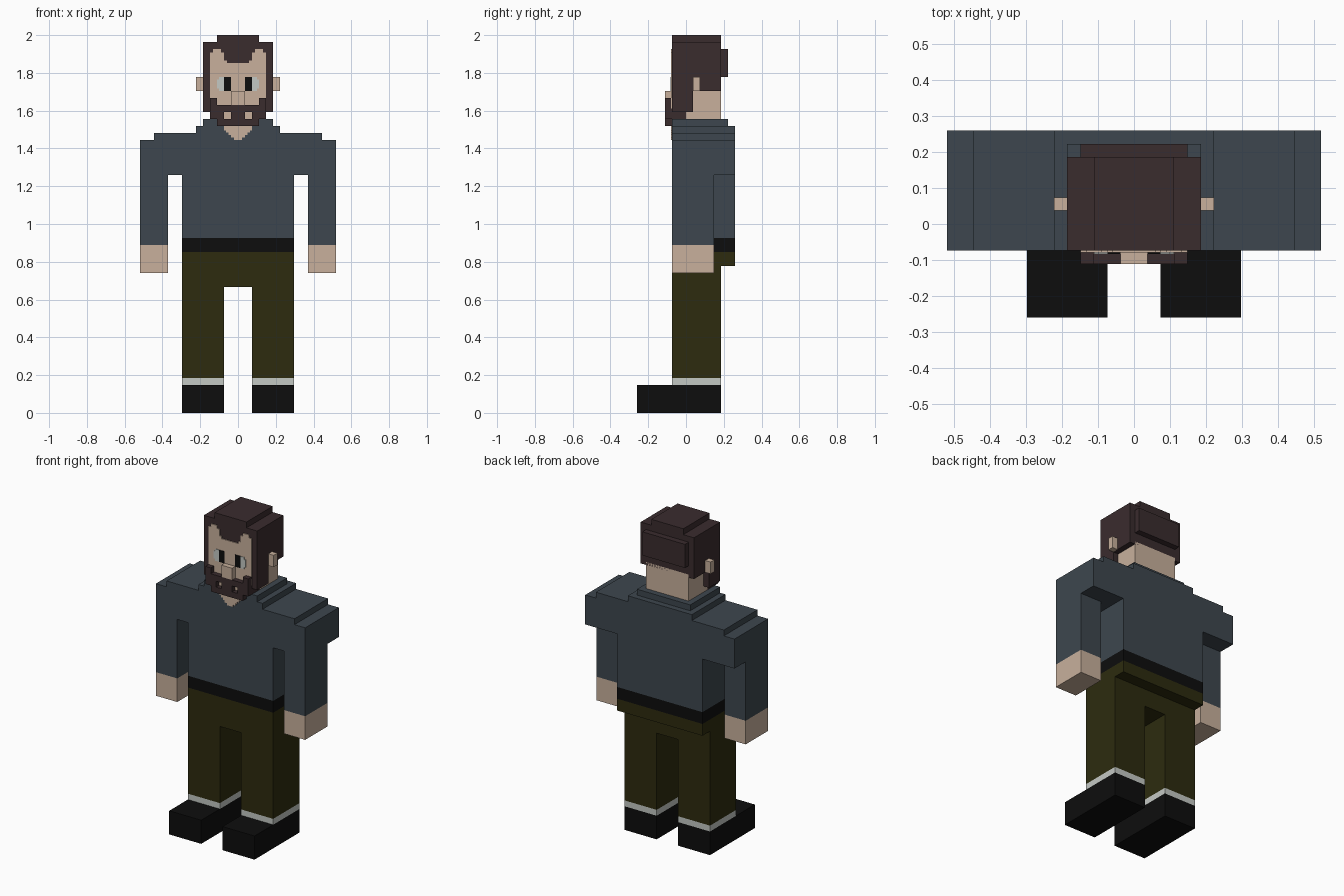
import bpy, bmesh

if "Cube" in bpy.data.objects:
    bpy.data.objects.remove(bpy.data.objects["Cube"])

V = 1 / 27  # all sizes below are in blocks of this size


def material(name, rgb):
    m = bpy.data.materials.new(name)
    m.diffuse_color = (*rgb, 1)
    m.use_nodes = True
    m.node_tree.nodes["Principled BSDF"].inputs["Base Color"].default_value = m.diffuse_color
    return m


SHIRT = material("slate blue", (0.047, 0.062, 0.077))
SKIN = material("skin", (0.578, 0.434, 0.332))
HAIR = material("dark brown", (0.042, 0.025, 0.027))
PANTS = material("olive", (0.026, 0.024, 0.0045))
BLACK = material("black", (0.004, 0.004, 0.004))
WHITE = material("off white", (0.55, 0.58, 0.55))


def finish(name, bm, mat):
    bmesh.ops.recalc_face_normals(bm, faces=bm.faces)
    me = bpy.data.meshes.new(name)
    bm.to_mesh(me)
    bm.free()
    me.materials.append(mat)
    ob = bpy.data.objects.new(name, me)
    bpy.context.collection.objects.link(ob)
    return ob


def prism(name, outline, a, b, mat, axis="y"):
    """Extrude an outline, (x, z) along y or (y, z) along x, from a to b."""
    bm = bmesh.new()
    at = (lambda p: (p[0] * V, a * V, p[1] * V)) if axis == "y" else \
         (lambda p: (a * V, p[0] * V, p[1] * V))
    face = bm.faces.new([bm.verts.new(at(p)) for p in outline])
    out = bmesh.ops.extrude_face_region(bm, geom=[face])
    d = (b - a) * V
    bmesh.ops.translate(bm, vec=(0, d, 0) if axis == "y" else (d, 0, 0),
                        verts=[g for g in out["geom"] if isinstance(g, bmesh.types.BMVert)])
    return finish(name, bm, mat)


def box(name, x, y, z, mat):
    return prism(name, [(x[0], z[0]), (x[1], z[0]), (x[1], z[1]), (x[0], z[1])], *y, mat)


def pair(name, x, y, z, mat):
    box("right_" + name, x, y, z, mat)
    box("left_" + name, (-x[1], -x[0]), y, z, mat)


def mirrored(half):
    return half + [(-x, z) for x, z in reversed(half)]


# Feet and legs
pair("shoe", (2, 8), (-7, 5), (0, 4), BLACK)
pair("sock", (2, 8), (-2, 5), (4, 5), WHITE)
prism("trousers", mirrored([(2, 18), (2, 5), (8, 5), (8, 23)]), -2, 5, PANTS)
box("trouser_seat", (-8, 8), (5, 7), (21, 23), PANTS)
box("belt", (-8, 8), (-2, 7), (23, 25), BLACK)

# Shirt with stepped shoulders, sleeves and hands
prism("shirt", mirrored([(8, 25), (8, 34), (14, 34), (14, 39), (12, 39), (12, 40),
                         (6, 40), (6, 41)]), -2, 7, SHIRT)
box("collar", (-5, 5), (-2, 6), (41, 42), SHIRT)
pair("sleeve", (10, 14), (-2, 4), (24, 34), SHIRT)
pair("hand", (10, 14), (-2, 4), (20, 24), SKIN)
prism("neck_opening", mirrored([(0.6, 39), (0.6, 39.35), (1, 39.35), (1, 39.7), (1.35, 39.7),
                                (1.35, 40.05), (1.7, 40.05), (1.7, 40.4), (2, 40.4), (2, 42)]),
      -2.15, -2, SKIN)

# Head: neck, hair block with sideburns, hair steps, ears
box("neck", (-4, 4), (0, 5), (41.5, 46.5), SKIN)
prism("hair", [(-2, 43), (1, 43), (1, 46), (5, 46), (5, 53), (-2, 53)], -5, 5, HAIR, "x")
box("hair_top", (-3, 3), (-2, 5), (53, 54), HAIR)
box("hair_back", (-4, 4), (5, 6), (48, 52), HAIR)
pair("ear", (5, 6), (1, 2), (46, 48), SKIN)

# Face
prism("face", mirrored([(4, 43.5), (4, 51.5), (3.6, 51.5), (3.6, 52), (2.4, 52), (2.4, 51.5),
                        (2, 51.5), (2, 50.4), (1.6, 50.4), (1.6, 50)]), -2.15, -2, SKIN)
box("nose", (-1, 1), (-3, -2), (44, 46), SKIN)
pair("eye_white", (2, 2.7), (-2.25, -2), (46, 48), WHITE)
pair("eye_corner", (2.7, 3), (-2.25, -2), (46.35, 47.65), WHITE)
pair("pupil", (1, 2), (-2.25, -2), (46, 48), BLACK)

# Beard with mouth gap
box("jaw_beard", (-4, 4), (-2, 0), (42, 43), HAIR)
box("chin_beard", (-3, 3), (-3, -2), (41, 42), HAIR)
prism("moustache", mirrored([(2, 43), (2, 42), (4, 42), (4, 45), (3, 45), (3, 44)]), -3, -2, HAIR)
box("lip_beard", (-1, 1), (-3, -2), (42, 43), HAIR)
pair("mouth", (1, 2), (-2.2, -2), (42, 43), SKIN)
